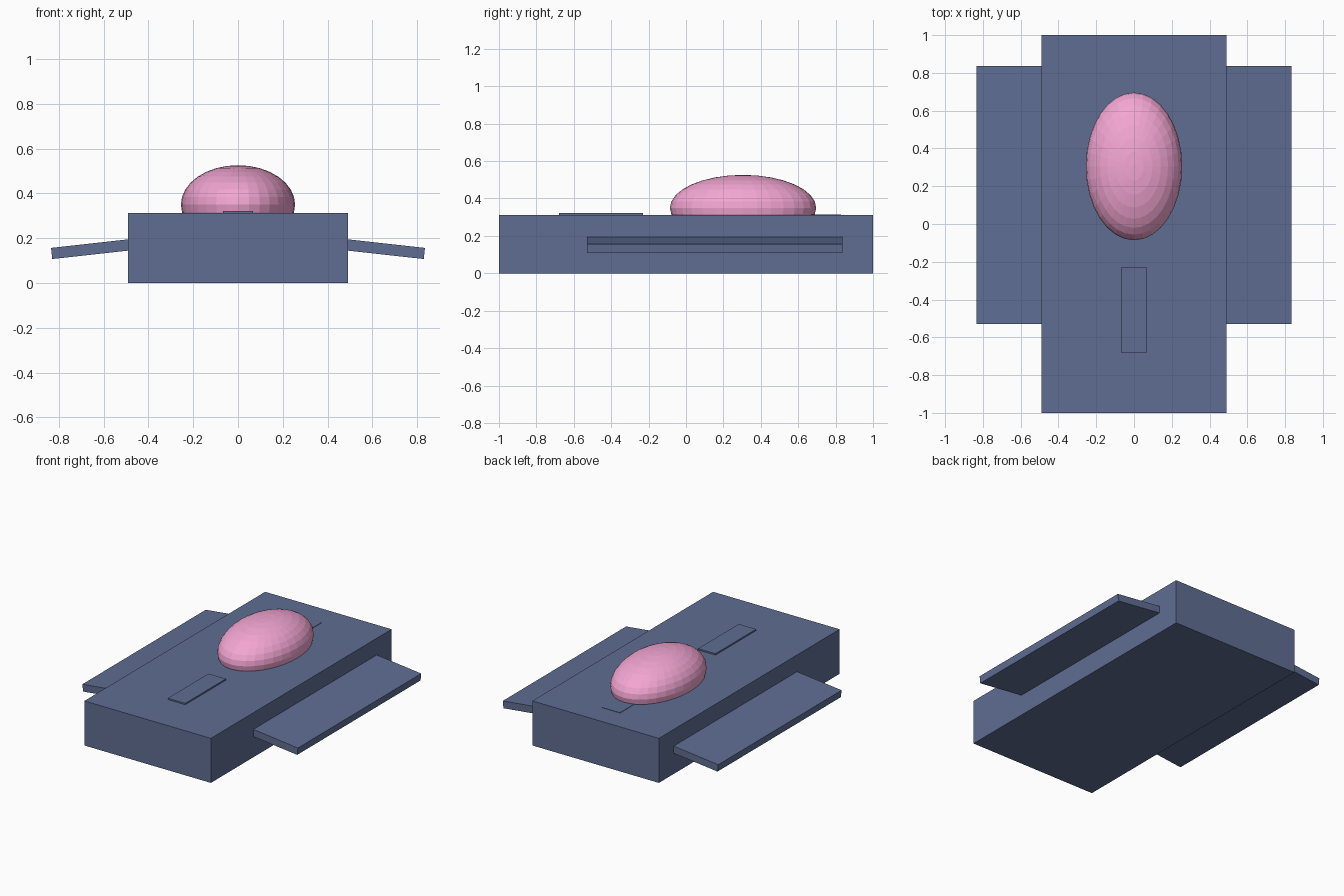
import bpy, bmesh, math
from mathutils import Matrix, Vector

if "Cube" in bpy.data.objects:
    bpy.data.objects.remove(bpy.data.objects["Cube"])


def material(name, color):
    m = bpy.data.materials.new(name)
    m.diffuse_color = (*color, 1)
    m.use_nodes = True
    m.node_tree.nodes["Principled BSDF"].inputs["Base Color"].default_value = m.diffuse_color
    return m


slate = material("slate_blue", (0.115, 0.155, 0.29))
pink = material("pink", (0.90, 0.38, 0.65))


def add_object(name, bm, mat):
    me = bpy.data.meshes.new(name)
    bm.to_mesh(me)
    bm.free()
    me.materials.append(mat)
    ob = bpy.data.objects.new(name, me)
    bpy.context.collection.objects.link(ob)
    return ob


def box(name, center, size, tilt=0.0):
    bm = bmesh.new()
    xf = (Matrix.Translation(center) @ Matrix.Rotation(tilt, 4, 'Y')
          @ Matrix.Diagonal((*size, 1)))
    bmesh.ops.create_cube(bm, size=1, matrix=xf)
    return add_object(name, bm, slate)


# Main body
box("body", (0, 0, 0.156), (0.98, 2.0, 0.312))

# Drooping side wings, their roots buried in the body
tilt = math.radians(6.3)
length = 0.45
for side, label in ((-1, "left"), (1, "right")):
    center = Vector((side * (0.832 - length / 2 * math.cos(tilt)), 0.153,
                     0.132 + length / 2 * math.sin(tilt)))
    box(label + "_wing", center, (length, 1.365, 0.05), side * tilt)

# Thin plates on the top deck, the rear one running under the dome
box("front_deck_plate", (0, -0.455, 0.306), (0.135, 0.45, 0.032))
box("rear_deck_plate", (0, 0.605, 0.30), (0.14, 0.45, 0.029))

# Faceted canopy dome sunk into the deck
bm = bmesh.new()
bmesh.ops.create_uvsphere(
    bm, u_segments=32, v_segments=16, radius=1,
    matrix=Matrix.Translation((0, 0.305, 0.35)) @ Matrix.Diagonal((0.255, 0.391, 0.176, 1)))
add_object("canopy_dome", bm, pink)
